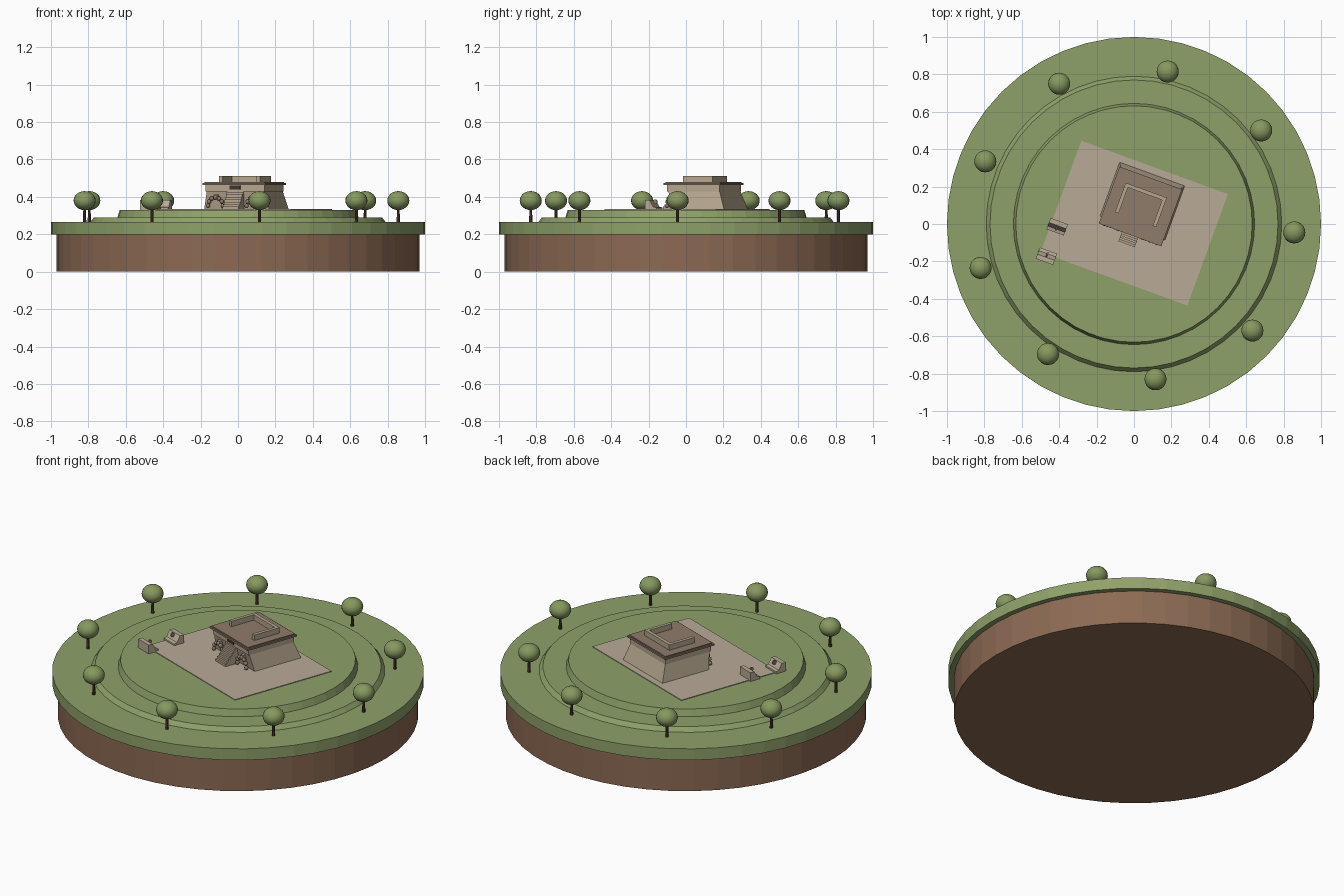
import bpy, bmesh, math
from mathutils import Matrix, Vector

cube = bpy.data.objects.get("Cube")
if cube:
    bpy.data.objects.remove(cube, do_unlink=True)


def material(name, *rgb):
    lin = [((c / 255 + 0.055) / 1.055) ** 2.4 for c in rgb] + [1.0]
    m = bpy.data.materials.new(name)
    m.use_nodes = True
    m.diffuse_color = lin
    m.node_tree.nodes["Principled BSDF"].inputs["Base Color"].default_value = lin
    return m


GRASS = material("grass", 143, 161, 106)
DIRT = material("dirt", 140, 106, 83)
PAVING = material("paving", 184, 170, 150)
STONE = material("light_stone", 182, 166, 142)
ROOF = material("brown_stone", 144, 124, 107)
LEAF = material("leaves", 134, 153, 95)
BARK = material("bark", 84, 62, 48)
DARK = material("dark_opening", 62, 52, 45)

SITE = Matrix.Rotation(math.radians(-20), 4, 'Z')   # the temple precinct is turned
GROUND = 0.33
FLOOR = 0.334


def finish(name, bm, mat, matrix=Matrix(), smooth=False):
    bmesh.ops.recalc_face_normals(bm, faces=bm.faces)
    for f in bm.faces:
        f.smooth = smooth
    me = bpy.data.meshes.new(name)
    bm.to_mesh(me)
    bm.free()
    me.materials.append(mat)
    ob = bpy.data.objects.new(name, me)
    ob.matrix_world = matrix
    bpy.context.collection.objects.link(ob)
    return ob


def disc(name, r0, r1, z0, z1, mat, sides=48, at=(0, 0)):
    bm = bmesh.new()
    bmesh.ops.create_cone(bm, cap_ends=True, segments=sides, radius1=r0, radius2=r1,
                          depth=z1 - z0,
                          matrix=Matrix.Translation((at[0], at[1], (z0 + z1) / 2)))
    return finish(name, bm, mat)


def frustum(name, low, high, z0, z1, mat):
    """Four-sided block; low and high are (x0, x1, y0, y1)."""
    bm = bmesh.new()
    rings = []
    for (x0, x1, y0, y1), z in ((low, z0), (high, z1)):
        rings.append([bm.verts.new((x, y, z))
                      for x, y in ((x0, y0), (x1, y0), (x1, y1), (x0, y1))])
    bm.faces.new(rings[0])
    bm.faces.new(rings[1])
    for i in range(4):
        j = (i + 1) % 4
        bm.faces.new((rings[0][i], rings[0][j], rings[1][j], rings[1][i]))
    return finish(name, bm, mat, SITE)


def block(name, x0, x1, y0, y1, z0, z1, mat):
    return frustum(name, (x0, x1, y0, y1), (x0, x1, y0, y1), z0, z1, mat)


def extrude_x(name, profile, x0, x1, mat):
    """Sweep a (y, z) outline along x."""
    bm = bmesh.new()
    face = bm.faces.new([bm.verts.new((x0, y, z)) for y, z in profile])
    out = bmesh.ops.extrude_face_region(bm, geom=[face])
    bmesh.ops.translate(bm, vec=(x1 - x0, 0, 0),
                        verts=[v for v in out["geom"] if isinstance(v, bmesh.types.BMVert)])
    return finish(name, bm, mat, SITE)


def ball(name, centre, r, flat, mat, matrix=Matrix(), u=20, v=12):
    bm = bmesh.new()
    bmesh.ops.create_uvsphere(bm, u_segments=u, v_segments=v, radius=r)
    bmesh.ops.scale(bm, vec=(1, 1, flat), verts=bm.verts)
    bmesh.ops.translate(bm, vec=centre, verts=bm.verts)
    return finish(name, bm, mat, matrix, True)


# Round island with two raised terraces
disc("earth_base", 0.97, 0.97, 0, 0.2, DIRT)
disc("grass_disc", 1.0, 1.0, 0.198, 0.265, GRASS)
disc("lower_terrace", 0.79, 0.77, 0.265, 0.29, GRASS)
disc("upper_terrace", 0.645, 0.632, 0.29, GROUND, GRASS)

# Paved court
block("plaza", -0.417, 0.417, -0.312, 0.322, GROUND - 0.01, FLOOR, PAVING)

# Temple body: battered walls, upright frieze, roof slab
frustum("temple_walls", (-0.185, 0.185, -0.02, 0.284),
        (-0.163, 0.163, -0.04, 0.25), FLOOR, 0.43, STONE)
block("temple_frieze", -0.167, 0.167, -0.047, 0.252, 0.43, 0.466, STONE)
block("roof_slab", -0.178, 0.178, -0.062, 0.262, 0.464, 0.474, ROOF)
block("roof_top", -0.17, 0.17, -0.054, 0.254, 0.474, 0.48, ROOF)

# Roof crest, open towards the front
for side, label in ((1, "left"), (-1, "right")):
    xs = sorted((side * 0.117, side * 0.097))
    block("crest_" + label, *xs, 0.025, 0.192, 0.478, 0.512, STONE)
block("crest_back", -0.097, 0.097, 0.172, 0.192, 0.478, 0.512, STONE)

# Front stair and doorway
steps = 8
rise, run = (0.44 - FLOOR) / steps, 0.085 / steps
outline = [(-0.03, FLOOR), (-0.115, FLOOR)]
for i in range(steps):
    y = -0.115 + i * run
    outline += [(y, FLOOR + (i + 1) * rise), (y + run, FLOOR + (i + 1) * rise)]
extrude_x("front_stair", outline, -0.046, 0.046, STONE)
block("doorway", -0.03, 0.03, -0.051, -0.046, 0.44, 0.462, DARK)

# Carved knobs arching over a niche on each side of the stair
for side, label in ((1, "left"), (-1, "right")):
    for i in range(7):
        a = math.pi * i / 6
        centre = (side * (0.11 + 0.042 * math.cos(a)), -0.052, 0.352 + 0.045 * math.sin(a))
        ball(f"{label}_knob_{i + 1}", centre, 0.012, 1, ROOF, SITE, 8, 6)
    xs = sorted((side * 0.098, side * 0.122))
    block(label + "_niche_frame", *xs, -0.05, -0.02, 0.385, 0.412, STONE)
    xs = sorted((side * 0.103, side * 0.117))
    block(label + "_niche", *xs, -0.053, -0.049, 0.39, 0.407, DARK)

# Ball court: two facing walls with sloped inner sides and a stone ring each
MID = -0.238
for s, label in ((1, "north"), (-1, "south")):
    wall = [(0.116, FLOOR - 0.004), (0.052, FLOOR - 0.004), (0.052, 0.343),
            (0.07, 0.347), (0.09, 0.382), (0.116, 0.382)]
    extrude_x(label + "_court_wall", [(MID + s * y, z) for y, z in wall],
              -0.43, -0.332, PAVING)
    bm = bmesh.new()
    bmesh.ops.create_cone(bm, cap_ends=True, segments=12, radius1=0.012, radius2=0.012,
                          depth=0.008)
    spot = Matrix.Translation((-0.381, MID + s * 0.075, 0.374))
    finish(label + "_court_ring", bm, ROOF, SITE @ spot @ Matrix.Rotation(math.pi / 2, 4, 'Y'))

# Ring of trees
TREES = [(-.40, .75), (.18, .815), (.68, .50), (.857, -.045), (.633, -.57),
         (.115, -.83), (-.46, -.695), (-.82, -.235), (-.795, .335)]
for i, (x, y) in enumerate(TREES, 1):
    disc(f"tree_{i}_trunk", 0.009, 0.007, 0.262, 0.34, BARK, 8, (x, y))
    ball(f"tree_{i}_crown", (x, y, 0.38), 0.059, 0.86, LEAF)
